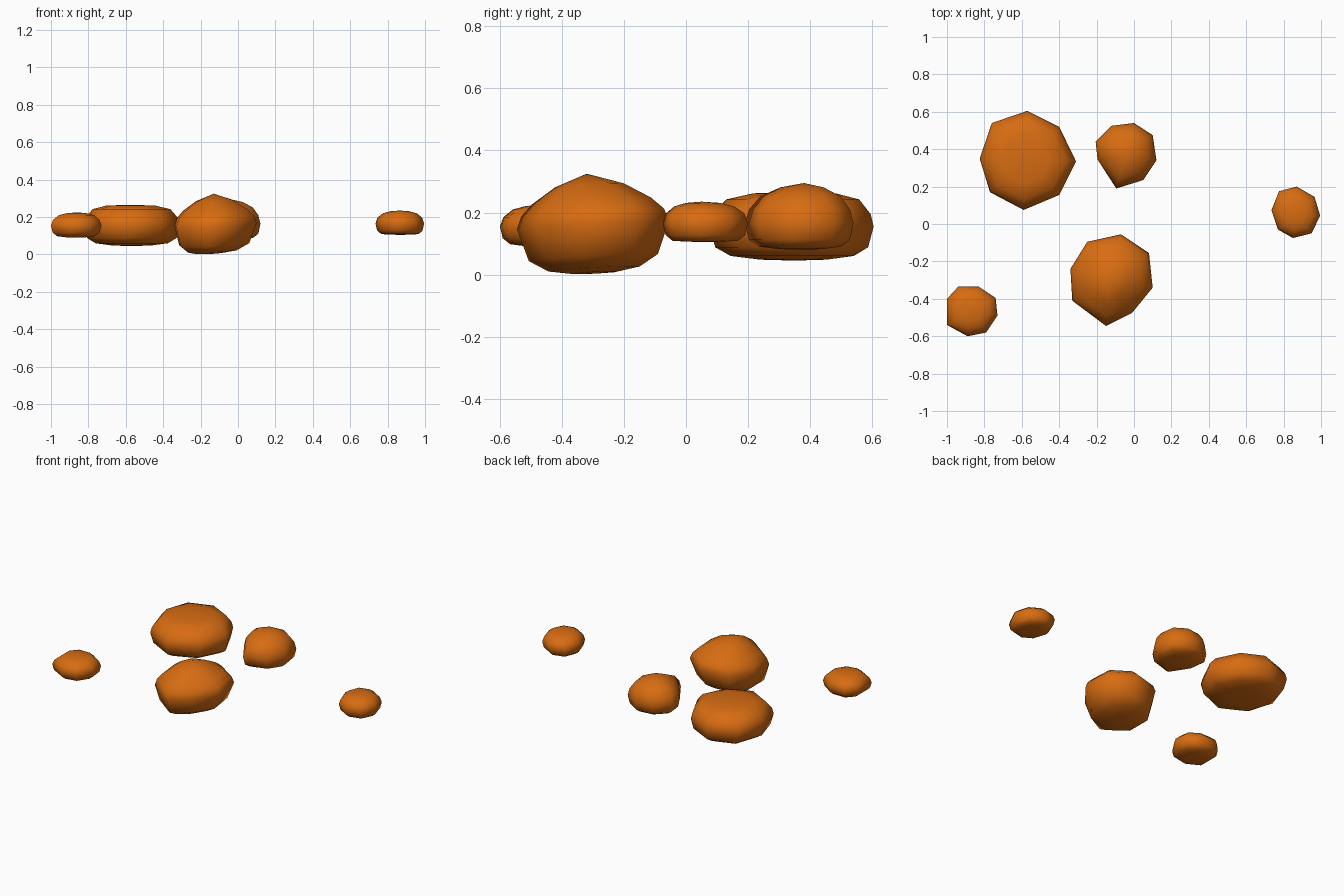
import bpy, bmesh
from mathutils import Vector

if "Cube" in bpy.data.objects:
    bpy.data.objects.remove(bpy.data.objects["Cube"])

mat = bpy.data.materials.new("rust orange")
mat.diffuse_color = (0.68, 0.15, 0.006, 1)
mat.use_nodes = True
mat.node_tree.nodes["Principled BSDF"].inputs["Base Color"].default_value = mat.diffuse_color


def rock(name, outline, zmid, top, bottom, rings, tilt=(0, 0)):
    """Low-poly rock: outline at the equator, rings of (scale, z), apex points top and bottom."""
    bm = bmesh.new()
    cx = sum(p[0] for p in outline) / len(outline)
    cy = sum(p[1] for p in outline) / len(outline)
    loops = []
    for scale, z in rings:
        # the upper rings drift toward the apex, the lower ones toward the base point
        end = top if z > zmid else bottom
        t = 1 - scale
        ex, ey = cx + (end[0] - cx) * t, cy + (end[1] - cy) * t
        loop = []
        for x, y in outline:
            dx, dy = (x - cx) * scale, (y - cy) * scale
            loop.append(bm.verts.new((ex + dx, ey + dy, z + tilt[0] * dx + tilt[1] * dy)))
        loops.append(loop)
    n = len(outline)
    for a, b in zip(loops, loops[1:]):
        for i in range(n):
            bm.faces.new((a[i], a[(i + 1) % n], b[(i + 1) % n], b[i]))
    for loop, end in ((loops[0], top), (loops[-1], bottom)):
        v = bm.verts.new(end)
        for i in range(n):
            bm.faces.new((loop[i], loop[(i + 1) % n], v))
    bmesh.ops.recalc_face_normals(bm, faces=bm.faces)
    me = bpy.data.meshes.new(name)
    bm.to_mesh(me)
    bm.free()
    me.materials.append(mat)
    for p in me.polygons:
        p.use_smooth = True
    ob = bpy.data.objects.new(name, me)
    bpy.context.collection.objects.link(ob)


# large flat boulder, back left
rock("large_boulder",
     [(-.57, .605), (-.40, .52), (-.31, .335), (-.40, .155), (-.59, .075), (-.77, .17), (-.825, .35), (-.76, .54)],
     .155, (-.58, .36, .265), (-.57, .35, .045),
     [(.5, .262), (.81, .242), (.96, .195), (1, .155), (.93, .088), (.75, .06), (.4, .048)])

# pointed boulder, front centre
rock("pointed_boulder",
     [(-.07, -.055), (.08, -.155), (.10, -.34), (-.01, -.475), (-.15, -.545), (-.33, -.41), (-.34, -.24), (-.25, -.095)],
     .16, (-.13, -.32, .325), (-.17, -.29, .003),
     [(.45, .288), (.78, .238), (.94, .2), (1, .16), (.85, .055), (.6, .018), (.3, .006)], (.04, .05))

# medium stone, back centre
rock("medium_stone",
     [(0, .54), (.10, .475), (.12, .34), (.05, .235), (-.095, .19), (-.195, .345), (-.205, .44), (-.12, .525)],
     .165, (-.04, .38, .295), (-.03, .37, .08),
     [(.4, .281), (.74, .252), (.93, .21), (1, .165), (.93, .112), (.75, .09), (.4, .082)])

# small stones at the far left and far right
rock("small_stone_left",
     [(-.94, -.335), (-.83, -.335), (-.74, -.395), (-.73, -.49), (-.79, -.58), (-.89, -.60), (-1, -.54), (-1, -.40)],
     .155, (-.86, -.46, .225), (-.87, -.47, .09),
     [(.4, .221), (.7, .21), (.92, .185), (1, .155), (.93, .117), (.75, .098), (.4, .092)])
rock("small_stone_right",
     [(.87, .2), (.965, .145), (.995, .045), (.95, -.05), (.85, -.075), (.77, -.03), (.735, .075), (.775, .175)],
     .165, (.865, .05, .235), (.87, .06, .105),
     [(.4, .231), (.7, .22), (.92, .197), (1, .165), (.93, .127), (.77, .109), (.4, .106)])
